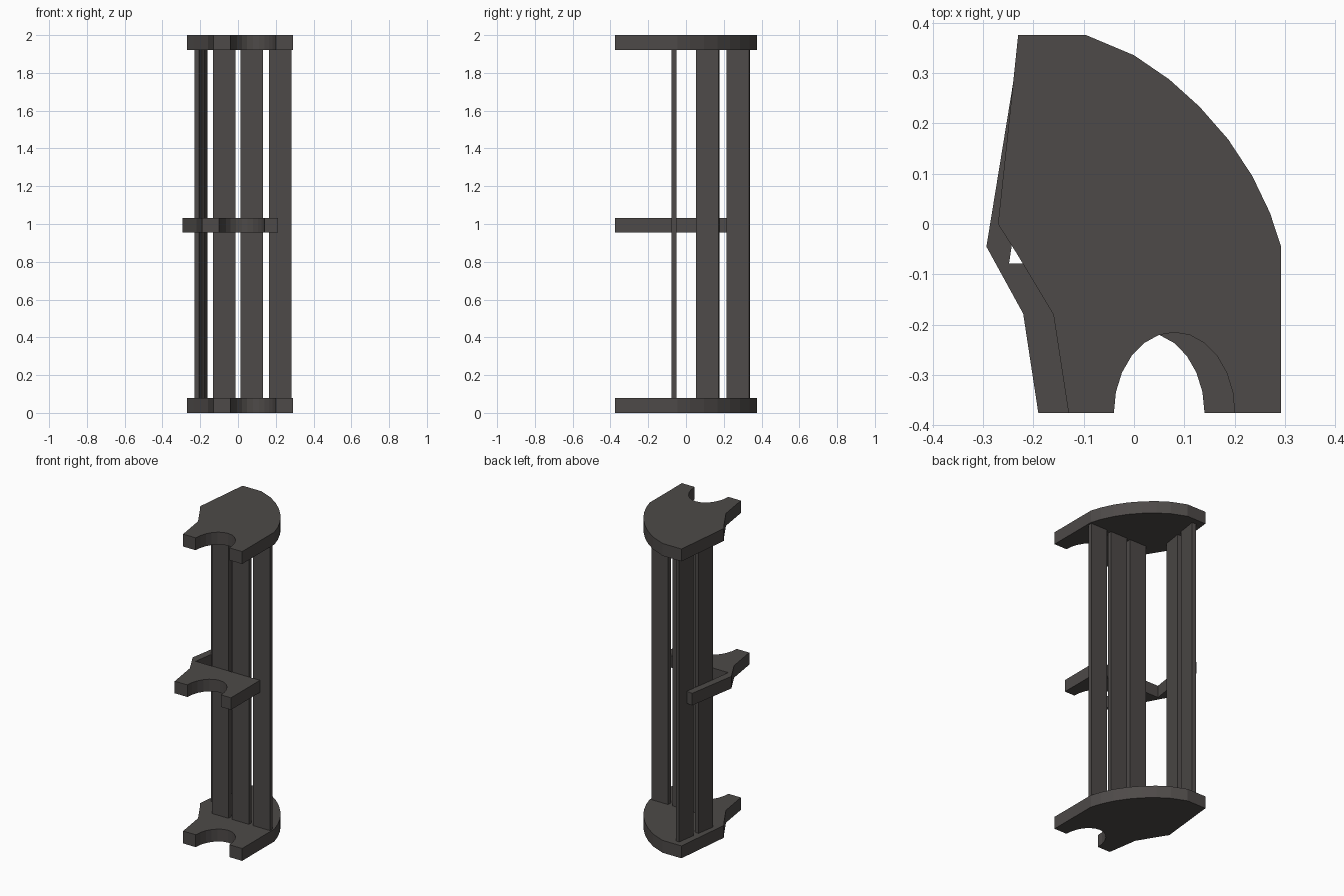
import bpy, bmesh, math
from mathutils import Vector

if "Cube" in bpy.data.objects:
    bpy.data.objects.remove(bpy.data.objects["Cube"])

mat = bpy.data.materials.new("dark brown grey")
mat.diffuse_color = (0.075, 0.068, 0.065, 1)
mat.use_nodes = True
mat.node_tree.nodes["Principled BSDF"].inputs["Base Color"].default_value = mat.diffuse_color


def prism(name, outline, z0, z1):
    """Extrude a flat outline between two heights."""
    bm = bmesh.new()
    face = bm.faces.new([bm.verts.new((x, y, z0)) for x, y in outline])
    ext = bmesh.ops.extrude_face_region(bm, geom=[face])
    top = [v for v in ext["geom"] if isinstance(v, bmesh.types.BMVert)]
    bmesh.ops.translate(bm, verts=top, vec=(0, 0, z1 - z0))
    bmesh.ops.recalc_face_normals(bm, faces=bm.faces)
    mesh = bpy.data.meshes.new(name)
    bm.to_mesh(mesh)
    bm.free()
    mesh.materials.append(mat)
    ob = bpy.data.objects.new(name, mesh)
    bpy.context.collection.objects.link(ob)
    return ob


def arch(cx, n=12):
    """Rounded notch in the front edge, from right to left."""
    return [(cx + 0.12 * math.cos(math.pi * i / n),
             -0.375 + 0.16 * math.sin(math.pi * i / n)) for i in range(n + 1)]


# Top and bottom end plates: curved back, notched front
plate = [(-0.13, -0.375), (-0.16, -0.18), (-0.235, -0.055), (-0.27, 0.0),
         (-0.24, 0.28), (-0.23, 0.375), (-0.095, 0.375), (0.0, 0.335),
         (0.07, 0.287), (0.13, 0.233), (0.187, 0.168), (0.235, 0.095),
         (0.27, 0.022), (0.292, -0.045), (0.292, -0.375)] + arch(0.08)
prism("bottom_plate", plate, 0.0, 0.08)
prism("top_plate", plate, 1.92, 2.0)

# Middle bracket: notched front, wraps the left corner outside the slats
bracket = [(-0.19, -0.375), (-0.22, -0.178), (-0.293, -0.045), (-0.24, 0.28),
           (-0.195, 0.273), (-0.248, -0.078), (0.212, -0.078),
           (0.212, -0.375)] + arch(0.02)
prism("middle_bracket", bracket, 0.955, 1.033)

# Front slats
for i, x in enumerate((-0.133, 0.013, 0.163)):
    prism(f"front_slat_{i + 1}",
          [(x, -0.078), (x + 0.12, -0.078), (x + 0.12, -0.05), (x, -0.05)],
          0.08, 1.92)

# Side slats, slightly turned to follow the left edge
along = Vector((0.154, 1.0)).normalized()
across = Vector((along.y, -along.x))
for i, y in enumerate((0.056, 0.218)):
    a = Vector((-0.231 + 0.154 * (y - 0.056), y))
    b = a + along * 0.122
    prism(f"side_slat_{i + 1}",
          [tuple(p) for p in (a, b, b + across * 0.026, a + across * 0.026)],
          0.08, 1.92)
